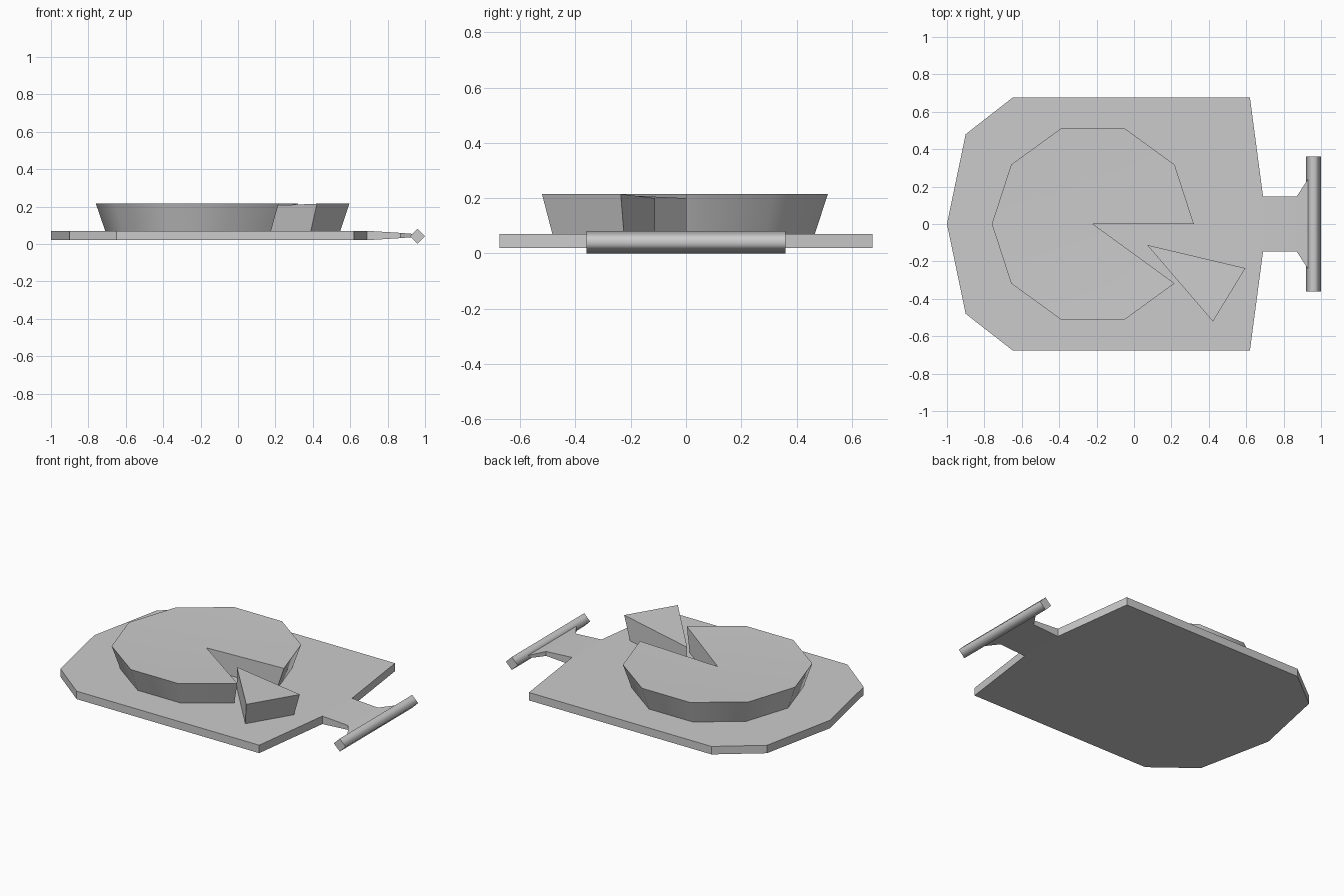
import bpy, bmesh, math

cube = bpy.data.objects.get("Cube")
if cube:
    bpy.data.objects.remove(cube, do_unlink=True)

grey = bpy.data.materials.new("plain_grey")
grey.use_nodes = True
GREY = (0.6, 0.6, 0.6, 1)
grey.diffuse_color = GREY
grey.node_tree.nodes["Principled BSDF"].inputs["Base Color"].default_value = GREY


def finish(bm, name, smooth_angle=None):
    bmesh.ops.recalc_face_normals(bm, faces=bm.faces)
    mesh = bpy.data.meshes.new(name)
    bm.to_mesh(mesh)
    bm.free()
    mesh.materials.append(grey)
    obj = bpy.data.objects.new(name, mesh)
    bpy.context.collection.objects.link(obj)
    if smooth_angle:
        bpy.ops.object.select_all(action="DESELECT")
        obj.select_set(True)
        bpy.context.view_layer.objects.active = obj
        bpy.ops.object.shade_smooth_by_angle(angle=math.radians(smooth_angle))
    return obj


def ring_solid(bm, bottom, top):
    """Solid between two matching outlines."""
    low = [bm.verts.new(p) for p in bottom]
    high = [bm.verts.new(p) for p in top]
    bm.faces.new(low)
    bm.faces.new(high)
    n = len(low)
    for i in range(n):
        j = (i + 1) % n
        bm.faces.new((low[i], low[j], high[j], high[i]))


# Board: half outline mirrored across y
half = [(-0.9, 0.48), (-0.65, 0.675), (0.62, 0.675), (0.69, 0.147)]
outline = [(-1, 0)] + half + [(x, -y) for x, y in reversed(half)]
bm = bmesh.new()
ring_solid(bm, [(x, y, 0.02) for x, y in outline], [(x, y, 0.07) for x, y in outline])
finish(bm, "board")

# Neck: sections tapering in height and flaring towards the grip
bm = bmesh.new()
sections = [(0.69, 0.147, 0.025), (0.87, 0.147, 0.014), (0.93, 0.24, 0.009)]
rings = []
for x, w, h in sections:
    corners = [(-w, -h), (w, -h), (w, h), (-w, h)]
    rings.append([bm.verts.new((x, y, 0.045 + z)) for y, z in corners])
for a, b in zip(rings, rings[1:]):
    for i in range(4):
        j = (i + 1) % 4
        bm.faces.new((a[i], a[j], b[j], b[i]))
bm.faces.new(rings[0])
bm.faces.new(rings[-1])
finish(bm, "handle_neck")

# Grip: four-sided rod with soft sides and sharp ends
bm = bmesh.new()
R = 0.041
diamond = [(0.96 + R * math.cos(i * math.pi / 2), R + R * math.sin(i * math.pi / 2)) for i in range(4)]
ring_solid(bm, [(x, -0.36, z) for x, z in diamond], [(x, 0.36, z) for x, z in diamond])
grip = finish(bm, "handle_grip")
for face in grip.data.polygons:
    face.use_smooth = abs(face.normal.y) < 0.5


# Pie and slice: ten-sided wedges with sloped crust and dipped centre
def wedge(name, cx, cy, start, steps):
    bm = bmesh.new()
    angles = [math.radians(start + 36 * i) for i in range(steps + 1)]

    def rim(radius, z):
        return [bm.verts.new((cx + radius * math.cos(a), cy + radius * math.sin(a), z)) for a in angles]

    low, high = rim(0.49, 0.07), rim(0.54, 0.215)
    c_low = bm.verts.new((cx, cy, 0.07))
    c_high = bm.verts.new((cx, cy, 0.2))
    for i in range(steps):
        bm.faces.new((low[i], low[i + 1], high[i + 1], high[i]))
        bm.faces.new((c_high, high[i], high[i + 1]))
        bm.faces.new((c_low, low[i], low[i + 1]))
    for i in (0, -1):
        bm.faces.new((c_low, low[i], high[i], c_high))
    finish(bm, name, 40)


wedge("pie", -0.22, 0, 0, 9)
wedge("pie_slice", 0.07, -0.112, -49.3, 1)
